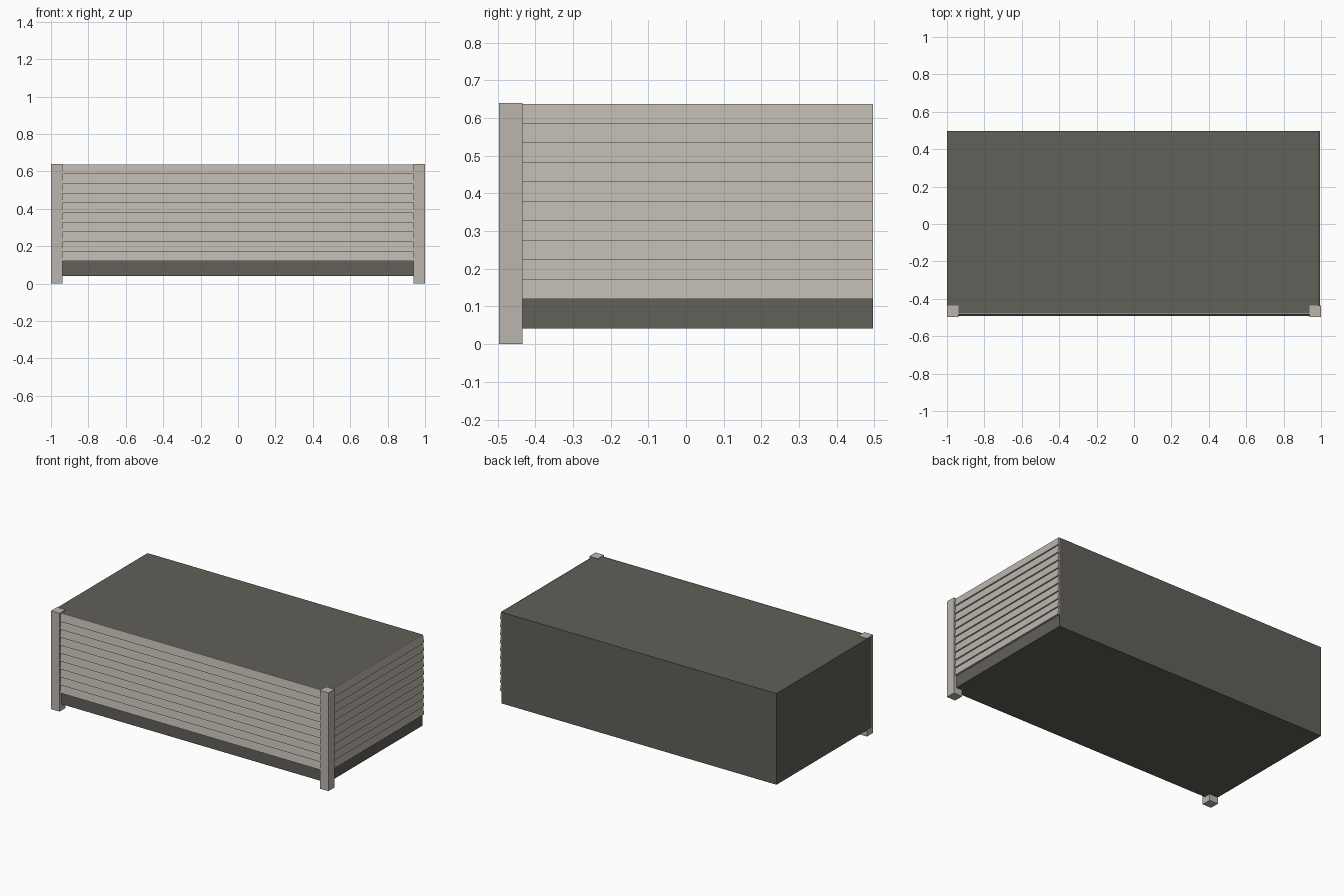
import bpy, bmesh

if "Cube" in bpy.data.objects:
    bpy.data.objects.remove(bpy.data.objects["Cube"])


def material(name, c):
    m = bpy.data.materials.new(name)
    m.diffuse_color = (*c, 1)
    m.use_nodes = True
    m.node_tree.nodes["Principled BSDF"].inputs["Base Color"].default_value = m.diffuse_color
    return m


DARK = material("dark_panel", (0.12, 0.115, 0.10))
PALE = material("pale_wood", (0.50, 0.47, 0.42))


def finish(name, bm, mat):
    bmesh.ops.recalc_face_normals(bm, faces=bm.faces)
    me = bpy.data.meshes.new(name)
    bm.to_mesh(me)
    bm.free()
    me.materials.append(mat)
    ob = bpy.data.objects.new(name, me)
    bpy.context.collection.objects.link(ob)
    return ob


def box(name, lo, hi, mat):
    bm = bmesh.new()
    bmesh.ops.create_cube(bm, size=1)
    for v in bm.verts:
        v.co = [(lo[i] + hi[i]) / 2 + v.co[i] * (hi[i] - lo[i]) for i in range(3)]
    return finish(name, bm, mat)


def plank(name, place, start, end, z0, z1):
    # wedge board: thick lower edge, thin upper edge
    bm = bmesh.new()
    profile = [(0, z0), (0.013, z0), (0.004, z1), (0, z1)]
    ends = [[bm.verts.new(place(t, d, z)) for d, z in profile] for t in (start, end)]
    bm.faces.new(ends[0])
    bm.faces.new(ends[1])
    for i in range(4):
        j = (i + 1) % 4
        bm.faces.new((ends[0][i], ends[0][j], ends[1][j], ends[1][i]))
    return finish(name, bm, PALE)


FRONT, BACK, SIDE, POST = -0.497, 0.497, 0.981, 0.0625

# Main dark body
box("wall_body", (-1, -0.479, 0.042), (SIDE, BACK, 0.636), DARK)

# Front corner posts
for name, x in (("left_post", -1), ("right_post", 1 - POST)):
    box(name, (x, FRONT, 0), (x + POST, FRONT + POST, 0.64), PALE)

# Lapped siding on the front and right faces
BOTTOM, PITCH = 0.12, 0.0517
for i in range(10):
    z = BOTTOM + i * PITCH
    plank(f"front_siding_{i}", lambda t, d, h: (t, -0.479 - d, h),
          -1 + POST, 1 - POST, z, z + PITCH)
    plank(f"right_siding_{i}", lambda t, d, h: (SIDE + d, t, h),
          FRONT + POST, BACK, z, z + PITCH)
